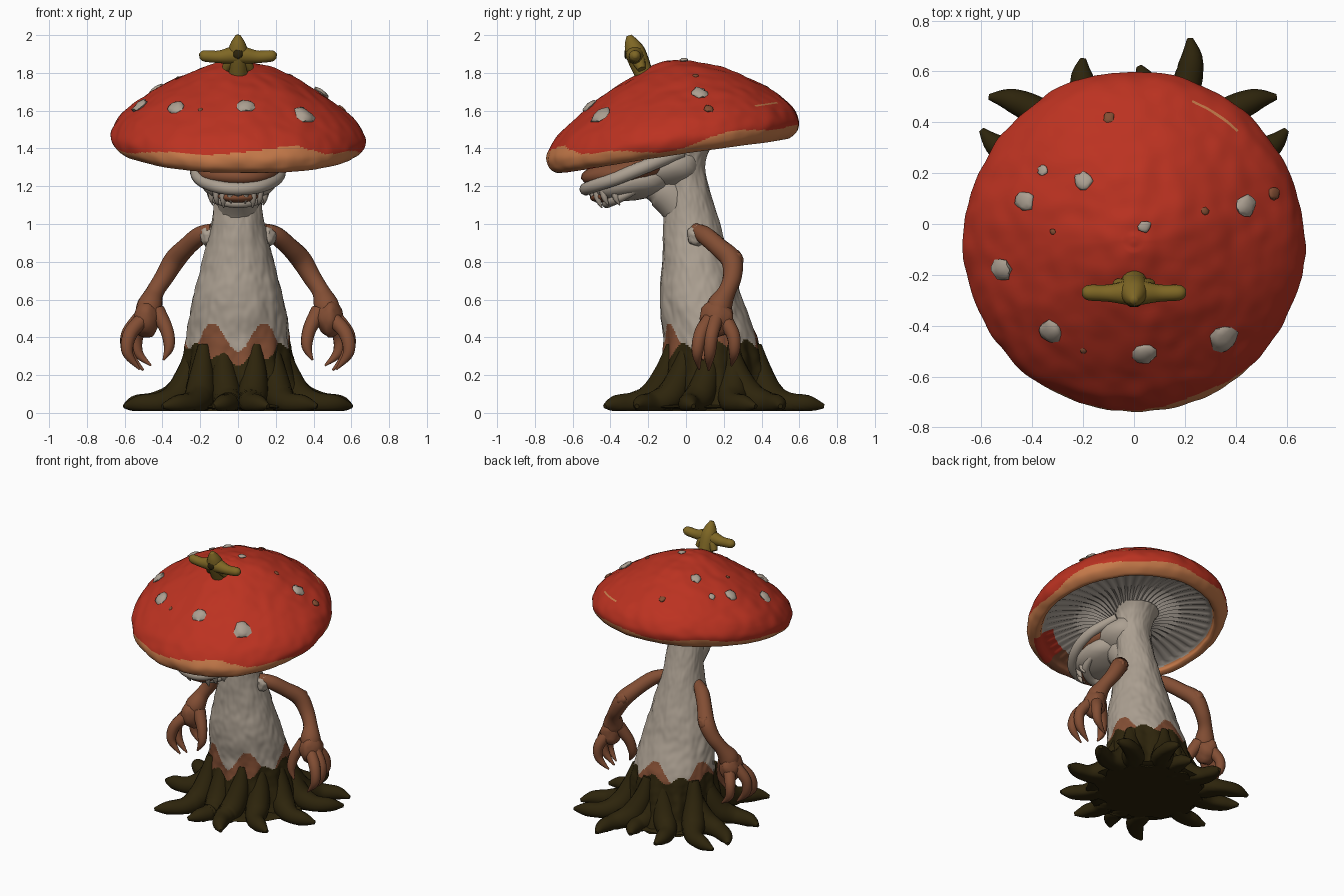
import bpy, bmesh, math
from mathutils import Vector, Matrix, noise

if "Cube" in bpy.data.objects:
    bpy.data.objects.remove(bpy.data.objects["Cube"])


def material(name, r, g, b):
    m = bpy.data.materials.new(name)
    m.use_nodes = True
    m.diffuse_color = (r, g, b, 1)
    m.node_tree.nodes["Principled BSDF"].inputs["Base Color"].default_value = (r, g, b, 1)
    return m


RED = material("cap red", .5, .032, .015)
ORANGE = material("rim orange", .58, .2, .07)
PALE = material("pale flesh", .41, .35, .285)
GILL = material("gill grey", .42, .37, .32)
BROWN = material("bark brown", .225, .076, .034)
DARK = material("dark root", .026, .0175, .0035)
OLIVE = material("olive sprout", .21, .135, .018)


def finish(bm, name, mats, rule=None, matrix=None):
    """Turn a bmesh into a smooth object, colouring faces by a rule."""
    bmesh.ops.remove_doubles(bm, verts=bm.verts, dist=.0005)
    bmesh.ops.recalc_face_normals(bm, faces=bm.faces)
    if rule:
        for f in bm.faces:
            f.material_index = rule(f.calc_center_median())
    if matrix:
        bm.transform(matrix)
    mesh = bpy.data.meshes.new(name)
    bm.to_mesh(mesh)
    bm.free()
    for m in mats:
        mesh.materials.append(m)
    mesh.shade_smooth()
    mesh.set_sharp_from_angle(angle=math.radians(60))
    ob = bpy.data.objects.new(name, mesh)
    bpy.context.collection.objects.link(ob)
    return ob


def smooth_keys(keys, steps):
    """Catmull-Rom interpolation through tuples."""
    keys = [Vector(k) for k in keys]
    pts = [keys[0]] + keys + [keys[-1]]
    out = []
    for i in range(1, len(pts) - 2):
        a, b, c, d = pts[i - 1:i + 3]
        for j in range(steps):
            t = j / steps
            out.append(.5 * (2 * b + (c - a) * t + (2 * a - 5 * b + 4 * c - d) * t ** 2
                             + (3 * b - a - 3 * c + d) * t ** 3))
    return out + [keys[-1]]


def loft(name, rings, mats, rule=None, matrix=None):
    bm = bmesh.new()
    rows = [[bm.verts.new(p) for p in ring] for ring in rings]
    n = len(rows[0])
    for a, b in zip(rows, rows[1:]):
        for i in range(n):
            bm.faces.new((a[i], a[(i + 1) % n], b[(i + 1) % n], b[i]))
    bm.faces.new(rows[0])
    bm.faces.new(rows[-1])
    return finish(bm, name, mats, rule, matrix)


def tube(name, keys, mat, sides=14, steps=6):
    """Tapered limb, flattened at the ground; each key is x, y, z, radius."""
    path = smooth_keys(keys, steps)
    pts = [p.to_3d() for p in path]
    rings = []
    for i, p in enumerate(pts):
        d = (pts[min(i + 1, len(pts) - 1)] - pts[max(i - 1, 0)]).normalized()
        u = d.cross(Vector((.13, .97, .2))).normalized()
        v = d.cross(u)
        r = max(path[i][3], .003)
        ring = [p + r * (u * math.cos(t) + v * math.sin(t))
                for t in (math.tau * k / sides for k in range(sides))]
        rings.append([Vector((q.x, q.y, max(q.z, .008 + .004 * i / len(pts)))) for q in ring])
    return loft(name, rings, [mat])


def blob(name, loc, size, mat, rot=None, lumpy=0.0, sub=3):
    bm = bmesh.new()
    bmesh.ops.create_icosphere(bm, subdivisions=sub, radius=1)
    for v in bm.verts:
        v.co *= 1 + lumpy * noise.noise(v.co * 1.8 + Vector(loc) * 9)
    m = Matrix.Translation(loc) @ (rot or Matrix()) @ Matrix.Diagonal((*size, 1))
    return finish(bm, name, [mat], matrix=m)


# Cap: a revolved profile, sheared so the front hangs lower, sides slightly raised
CAP = Matrix.Translation((0, -.07, 1.43))
CAP[2][1] = .15
TOP = [(.004, .437), (.1, .421), (.25, .366), (.4, .285), (.53, .193), (.62, .113), (.667, .03)]
UNDER = [(.66, -.03), (.62, -.065), (.585, -.06), (.555, -.025), (.4, .015), (.25, .025), (.11, -.03)]


def side_lift(x):
    return .06 * x * x - .035 * max(0, x)


def cap_rule(c):
    r, front = c.xy.length, max(0, -c.y / max(c.xy.length, .01))
    a = math.atan2(c.x, -c.y)
    edge = -.005 + .04 * front + .01 * math.sin(7 * a) + .012 * math.cos(3 * a)
    edge += .04 * math.exp(-((a - .5) / .2) ** 2) - .03 * math.exp(-((a - 1.5) / .35) ** 2)
    if c.z > .13 or (r > .6 and c.z > edge):
        return 0
    # stained underside of the lip at the front
    if .5 < r < .625 and -.3 < a < .85:
        return 3 if a < .35 else 0
    return 1 if r > .57 else 2


N = 192
rings = []
for k, (r, h) in enumerate(smooth_keys(TOP + UNDER, 9)):
    ring = []
    for i in range(N):
        t = math.tau * i / N
        p = Vector((r * math.cos(t), r * math.sin(t), h))
        if k > 9 * 10:
            p.z += .007 * math.sin(48 * t) * min(1, r * 4)
        elif r > .03:
            n = noise.noise(p * 5) * .014 + noise.noise(p * 14) * .009
            p += Vector((p.x, p.y, p.z * 1.5)) * n
        p.z += side_lift(p.x)
        ring.append(p)
    rings.append(ring)
loft("mushroom_cap", rings, [RED, ORANGE, GILL, BROWN], cap_rule, CAP)


def cap_height(r):
    for (a, h), (b, g) in zip(TOP, TOP[1:]):
        if r <= b:
            return h + (g - h) * (r - a) / (b - a)
    return 0


# Warts scattered on the cap
WARTS = [(-.43, .09, .042), (-.2, .17, .036), (-.36, .21, .022), (.04, -.01, .024), (.44, .07, .042),
         (-.52, -.18, .044), (-.33, -.42, .05), (.04, -.51, .046), (.35, -.45, .055)]
SPECKS = [(.55, .12, .025), (-.1, .42, .022), (.28, .05, .016), (-.32, -.03, .012), (-.2, -.5, .012)]
for mat, name, group in ((PALE, "cap_wart", WARTS), (BROWN, "cap_speck", SPECKS)):
    for x, y, s in group:
        p = Vector((x, y + .07, 0))
        r = p.length
        slope = (cap_height(r - .03) - cap_height(r + .03)) / .06
        normal = Vector((p.x / r * slope, p.y / r * slope - .15, 1))
        p.z = cap_height(r) + .006 + side_lift(x)
        rot = normal.to_track_quat("Z", "Y").to_matrix().to_4x4()
        blob(name, CAP @ p, (s, s * 1.05, s * .4), mat, rot, .35, 2)

# Stem: z, front y, back y, half width
STEM = [(.01, -.18, .48, .37), (.1, -.15, .44, .32), (.25, -.13, .41, .29), (.4, -.12, .375, .275),
        (.6, -.14, .3, .24), (.8, -.125, .24, .19), (1, -.12, .18, .14), (1.15, -.11, .135, .125),
        (1.3, -.12, .1, .12), (1.4, -.15, .13, .135), (1.46, -.17, .17, .165)]
rings = []
for z, f, b, w in smooth_keys(STEM, 16):
    ridge = .06 * max(0, min(1, (.42 - z) / .25))
    ring = []
    for i in range(240):
        t = math.tau * i / 240
        q = Vector((math.cos(t), math.sin(t), z * 3))
        k = 1 + ridge * math.sin(12 * t) + .03 * noise.noise(q * 3) + .016 * noise.noise(q * 7)
        ring.append(Vector((w * k * q.x, (f + b) / 2 + (b - f) / 2 * k * q.y, z)))
    rings.append(ring)


def stem_rule(c):
    a = math.atan2(c.x, .1 - c.y)
    front = max(0, math.cos(a)) ** 2
    if c.z < .365 - .09 * front - .025 * math.cos(9 * a):
        return 0
    return 1 if c.z < .4 - .075 * math.cos(5 * a) else 2


loft("stem", rings, [DARK, BROWN, PALE], stem_rule)

# Roots spreading low from the trunk
blob("root_base", (0, .12, .032), (.4, .4, .022), DARK)
TIPS = [(.6, .37), (.56, .5), (.22, .73), (-.2, .65), (-.57, .5), (-.6, .37), (.6, .04), (-.6, .02),
        (.42, -.26), (-.4, -.4), (.16, -.43), (-.13, -.4), (.02, .62)]
for i, (x, y) in enumerate(TIPS):
    d = Vector((x, y - .13, 0))
    side = Vector((-d.y, d.x, 0)) * .08 * (-1) ** i
    keys = []
    for f, z, r in ((.38, .36, .03), (.43, .21, .065), (.53, .09, .08), (.7, .05, .062),
                    (.88, .048, .046), (1, .035, .012)):
        p = d * f + side * math.sin(f * math.tau)
        keys.append((p.x, p.y + .13, z, r))
    tube("root", keys, DARK)

# Head: brown snout over a pale bowl-shaped mouth with lips and teeth
tilt = Matrix.Rotation(.15, 4, "X")
blob("head_back", (0, -.1, 1.3), (.18, .19, .12), PALE, tilt, .1)
blob("snout", (0, -.3, 1.28), (.23, .255, .09), BROWN, tilt, .06)
blob("lower_jaw", (0, -.28, 1.22), (.2, .24, .095), PALE, tilt, .08)
blob("mouth_opening", (0, -.43, 1.15), (.11, .08, .035), BROWN, tilt)
tube("throat", [(0, .01, 1, .09), (0, -.04, 1.11, .11), (0, -.13, 1.2, .11), (0, -.25, 1.22, .06)], PALE)


def mirrored_tube(name, half, middle):
    tube(name, half + [middle] + [(-x, y, z, r) for x, y, z, r in reversed(half)], PALE)


mirrored_tube("upper_lip", [(.13, -.02, 1.38, .03), (.21, -.2, 1.31, .036), (.205, -.36, 1.245, .036),
                            (.12, -.49, 1.2, .034)], (0, -.53, 1.185, .034))
mirrored_tube("lower_lip", [(.15, -.25, 1.19, .02), (.12, -.36, 1.135, .026)], (0, -.42, 1.11, .026))
for x, y, length in ((0, -.5, .05), (.04, -.495, .06), (.08, -.475, .085), (.115, -.44, .07), (.14, -.38, .07)):
    for s in ((1, -1) if x else (1,)):
        tube("tooth", [(s * x, y, 1.18, .02), (s * x, y + .01, 1.17 - length / 2, .016),
                       (s * x * .95, y + .03, 1.17 - length, .003)], PALE, 8, 3)

# Arms with clawed hands, mirrored
FINGERS = [
    [(.5, .13, .5, .04), (.57, .08, .42, .038), (.585, .06, .32, .03), (.52, .07, .23, .005)],
    [(.52, .16, .5, .04), (.585, .135, .41, .036), (.575, .125, .31, .03), (.5, .12, .225, .005)],
    [(.49, .2, .5, .042), (.535, .25, .41, .036), (.53, .255, .32, .028), (.46, .24, .25, .005)],
    [(.43, .16, .54, .045), (.378, .12, .44, .036), (.365, .1, .35, .028), (.395, .09, .28, .005)]]
for s, label in ((1, "left"), (-1, "right")):
    def flip(keys):
        return [(s * x, y, z, r) for x, y, z, r in keys]
    blob(label + "_shoulder", (s * .16, .06, .94), (.04, .05, .055), PALE, None, .4)
    tube(label + "_arm", flip([(.13, .05, .97, .035), (.2, .1, .94, .048), (.27, .17, .88, .05),
                               (.335, .24, .81, .056), (.39, .245, .72, .05), (.44, .215, .64, .048),
                               (.47, .175, .56, .068), (.49, .16, .47, .05)]), BROWN)
    blob(label + "_elbow", (s * .335, .26, .81), (.045, .042, .05), BROWN, None, .3)
    blob(label + "_palm", (s * .485, .165, .5), (.07, .09, .1), BROWN, None, .15)
    for keys in FINGERS:
        tube(label + "_finger", flip(keys), BROWN, 12)

# Olive sprout on top of the cap
tube("sprout_arms", [(-.205, -.27, 1.89, .012), (-.18, -.27, 1.89, .03), (-.1, -.272, 1.885, .034),
                     (0, -.27, 1.895, .05), (.1, -.272, 1.885, .034), (.18, -.27, 1.89, .03),
                     (.205, -.27, 1.89, .012)], OLIVE)
tube("sprout_spike", [(0, -.225, 1.8, .05), (0, -.265, 1.9, .055), (0, -.287, 1.955, .04),
                      (0, -.302, 1.998, .014)], OLIVE)
for s in (1, -1):
    tube("sprout_foot", [(0, -.265, 1.9, .04), (s * .04, -.25, 1.86, .035), (s * .065, -.235, 1.82, .022)], OLIVE)
blob("sprout_hollow", (0, -.319, 1.9), (.026, .008, .026), DARK, None, 0, 2)
